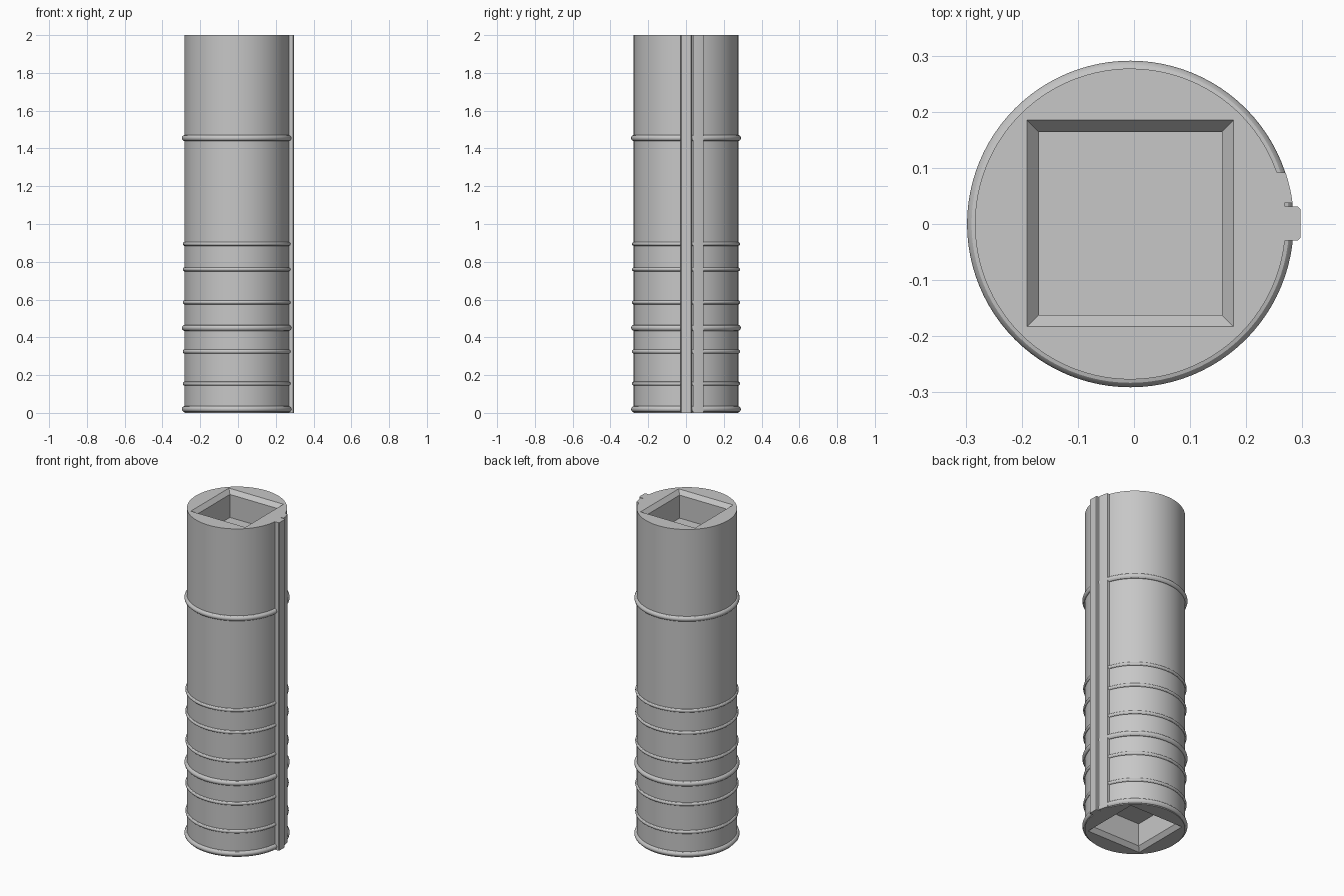
import bpy, bmesh
from math import sin, cos, asin, sqrt, pi

cube = bpy.data.objects.get("Cube")
if cube:
    bpy.data.objects.remove(cube)

HEIGHT = 2.0
CX = -0.0065          # cylinder axis
R = 0.277             # shell radius
BAND_R = 0.2915       # raised band radius
KEY_X = 0.297         # outer face of the key

grey = bpy.data.materials.new("plain grey")
grey.use_nodes = True
grey.diffuse_color = (0.57, 0.57, 0.57, 1)
grey.node_tree.nodes["Principled BSDF"].inputs["Base Color"].default_value = (0.57, 0.57, 0.57, 1)


def finish(bm, name):
    bmesh.ops.recalc_face_normals(bm, faces=bm.faces)
    mesh = bpy.data.meshes.new(name)
    bm.to_mesh(mesh)
    bm.free()
    obj = bpy.data.objects.new(name, mesh)
    bpy.context.collection.objects.link(obj)
    mesh.materials.append(grey)
    bpy.ops.object.select_all(action='DESELECT')
    obj.select_set(True)
    bpy.context.view_layer.objects.active = obj
    bpy.ops.object.shade_smooth_by_angle(angle=pi / 6)
    return obj


def on_circle(r, y):
    return (CX + sqrt(r * r - y * y), y)


def outline():
    """Round section with a key, a narrow groove and a raised band on the +x side."""
    lo, hi, b0, b1, c = -0.029, 0.031, 0.037, 0.092, 0.005
    pts = [on_circle(R, lo), (KEY_X - c, lo), (KEY_X, lo + c),
           (KEY_X, hi - c), (KEY_X - c, hi), on_circle(R, hi), on_circle(R, b0)]
    pts += [on_circle(BAND_R, b0 + (b1 - b0) * i / 4) for i in range(5)]
    a0, a1, n = asin(b1 / R), 2 * pi + asin(lo / R), 96
    pts += [(CX + R * cos(a0 + (a1 - a0) * i / n), R * sin(a0 + (a1 - a0) * i / n))
            for i in range(n)]
    return pts


def square(half):
    return [(CX + sx * half, 0.001 + sy * half)
            for sx, sy in ((-1, -1), (1, -1), (1, 1), (-1, 1))]


def add_loop(bm, pts, z):
    return [bm.verts.new((x, y, z)) for x, y in pts]


def loop_edges(bm, loop):
    return [bm.edges.get(pair) or bm.edges.new(pair)
            for pair in zip(loop, loop[1:] + loop[:1])]


def skin(bm, a, b):
    n = len(a)
    for i in range(n):
        j = (i + 1) % n
        bm.faces.new((a[i], a[j], b[j], b[i]))


# Main body with a chamfered square socket in each end
bm = bmesh.new()
ends = []
for z, inward in ((0, 1), (HEIGHT, -1)):
    outer = add_loop(bm, outline(), z)
    ends.append(outer)
    rim = add_loop(bm, square(0.184), z)
    throat = add_loop(bm, square(0.163), z + inward * 0.025)
    floor = add_loop(bm, square(0.163), z + inward * 0.165)
    skin(bm, rim, throat)
    skin(bm, throat, floor)
    bm.faces.new(floor)
    bmesh.ops.triangle_fill(bm, use_beauty=True,
                            edges=loop_edges(bm, outer) + loop_edges(bm, rim))
skin(bm, *ends)
finish(bm, "cylinder_body")


# Rounded rings around the body
def ring(name, z, tube):
    bm = bmesh.new()
    around, sides = 96, 12
    loops = []
    for i in range(around):
        a = 2 * pi * i / around
        loops.append([])
        for k in range(sides):
            t = 2 * pi * k / sides
            r = 0.275 + tube * cos(t)
            loops[-1].append(bm.verts.new((CX + r * cos(a), r * sin(a), z + tube * sin(t))))
    for i in range(around):
        skin(bm, loops[i], loops[(i + 1) % around])
    finish(bm, name)


for i, z in enumerate((0.02, 0.45, 1.455)):
    ring(f"thick_ring_{i + 1}", z, 0.016)
for i, z in enumerate((0.155, 0.325, 0.585, 0.76, 0.895)):
    ring(f"thin_ring_{i + 1}", z, 0.011)
